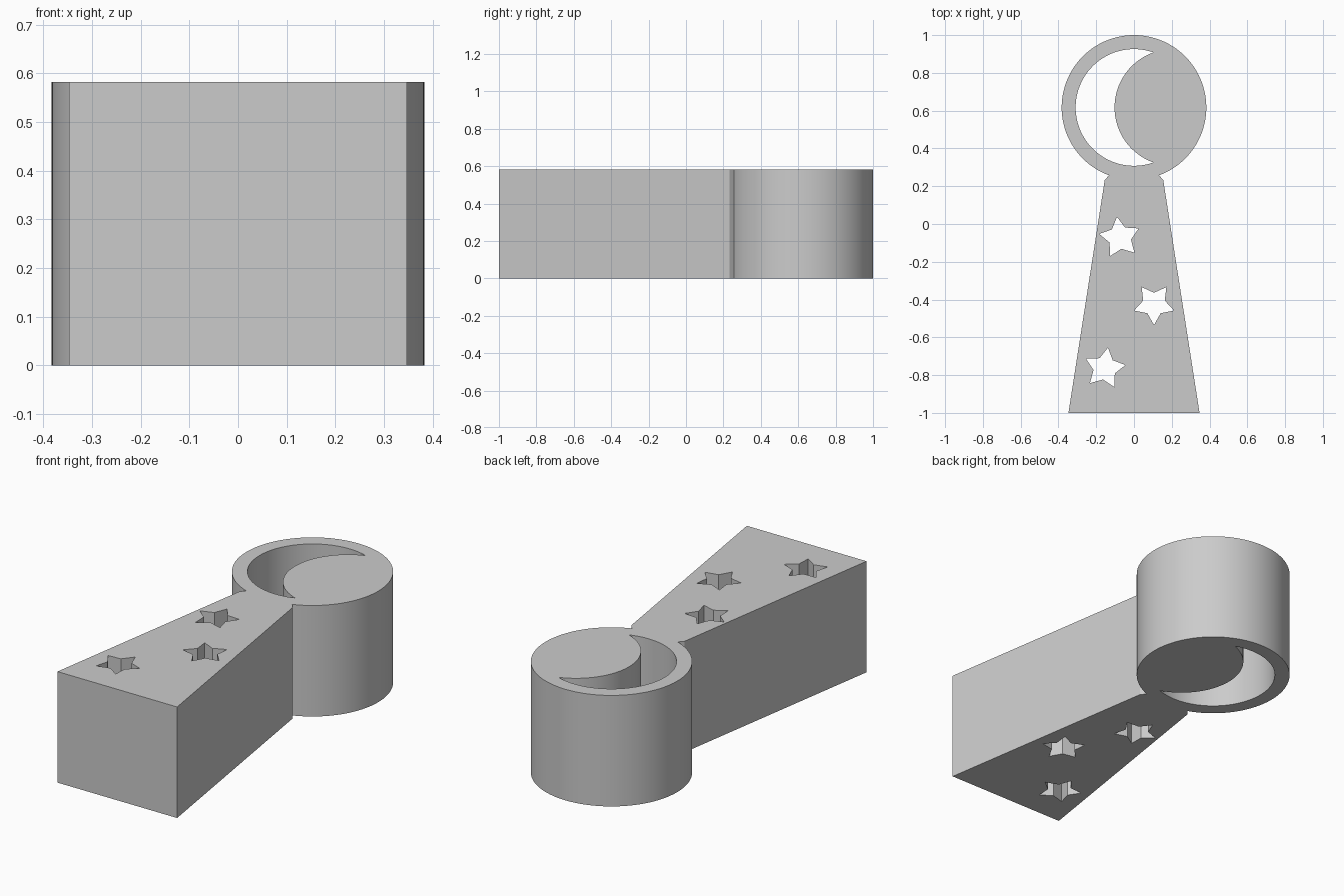
import bpy
import bmesh
from math import cos, sin, radians, asin, acos, degrees

cube = bpy.data.objects.get("Cube")
if cube:
    bpy.data.objects.remove(cube)

HEIGHT = 0.582
HEAD_Y, HEAD_R = 0.617, 0.383      # round head
MOON_R, MOON_SHIFT = 0.309, 0.206  # crescent: two equal offset circles
NECK_X = 0.133                     # half width where the neck meets the head


def arc(cx, cy, r, start, end, steps):
    """Points along a circular arc, both ends included."""
    angles = [radians(start + (end - start) * i / steps) for i in range(steps + 1)]
    return [(cx + r * cos(a), cy + r * sin(a)) for a in angles]


def star(cx, cy, tip_angle, outer=0.111, inner=0.06):
    """Five-pointed star outline."""
    return [(cx + r * cos(a), cy + r * sin(a))
            for i in range(10)
            for r, a in [((outer, inner)[i % 2], radians(tip_angle + 36 * i))]]


# Outer outline: head arc, notched neck and flared handle
gap = degrees(asin(NECK_X / HEAD_R))
handle = [(-0.155, 0.232), (-0.347, -1.0), (0.347, -1.0), (0.155, 0.232)]
outline = arc(0, HEAD_Y, HEAD_R, -90 + gap, 270 - gap, 90) + handle

# Crescent hole: far arc out, near arc back
tip = degrees(acos(MOON_SHIFT / 2 / MOON_R))
moon = arc(0, HEAD_Y, MOON_R, tip, 360 - tip, 64)
moon += arc(MOON_SHIFT, HEAD_Y, MOON_R, 180 + tip, 180 - tip, 40)[1:-1]

# Star holes along the handle
stars = [star(-0.075, -0.072, 98), star(0.106, -0.424, 270), star(-0.155, -0.764, 81)]

# Fill the outlines with their holes and raise the solid
bm = bmesh.new()
for loop in [outline, moon] + stars:
    verts = [bm.verts.new((x, y, 0)) for x, y in loop]
    for a, b in zip(verts, verts[1:] + verts[:1]):
        bm.edges.new((a, b))
bmesh.ops.triangle_fill(bm, edges=bm.edges[:], use_beauty=True, normal=(0, 0, 1))
raised = bmesh.ops.extrude_face_region(bm, geom=bm.faces[:], use_keep_orig=True)
top = [g for g in raised["geom"] if isinstance(g, bmesh.types.BMVert)]
bmesh.ops.translate(bm, verts=top, vec=(0, 0, HEIGHT))
bmesh.ops.recalc_face_normals(bm, faces=bm.faces[:])

mesh = bpy.data.meshes.new("moon_and_star_body")
bm.to_mesh(mesh)
bm.free()
body = bpy.data.objects.new("moon_and_star_body", mesh)
bpy.context.collection.objects.link(body)

# Plain grey material
grey = bpy.data.materials.new("light_grey")
grey.use_nodes = True
color = (0.6, 0.6, 0.6, 1)
grey.diffuse_color = color
grey.node_tree.nodes["Principled BSDF"].inputs["Base Color"].default_value = color
mesh.materials.append(grey)

# Smooth round walls, sharp corners
bpy.ops.object.select_all(action="DESELECT")
body.select_set(True)
bpy.context.view_layer.objects.active = body
bpy.ops.object.shade_smooth_by_angle(angle=radians(25))
